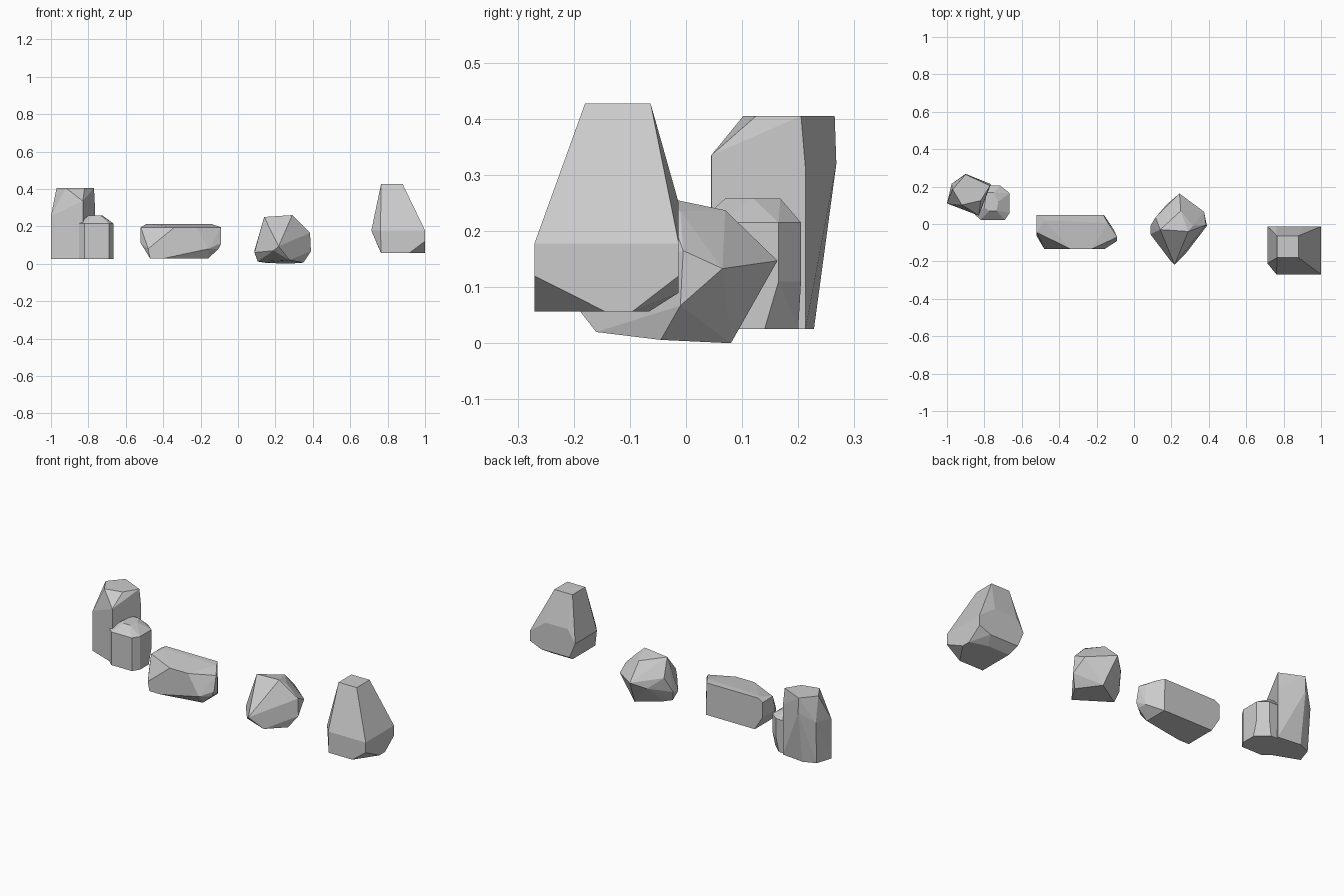
import bpy, bmesh, math


def rock(name, *layers):
    """Faceted boulder: convex skin around a few corner points, flat shaded."""
    bm = bmesh.new()
    for layer in layers:
        for p in layer:
            bm.verts.new(p)
    out = bmesh.ops.convex_hull(bm, input=bm.verts[:])
    loose = [v for v in bm.verts if not v.link_faces]
    bmesh.ops.delete(bm, geom=loose, context='VERTS')
    # merge nearly coplanar triangles into broad facets
    bmesh.ops.dissolve_limit(bm, angle_limit=math.radians(4),
                             verts=bm.verts[:], edges=bm.edges[:])
    bmesh.ops.recalc_face_normals(bm, faces=bm.faces[:])
    me = bpy.data.meshes.new(name)
    bm.to_mesh(me)
    bm.free()
    ob = bpy.data.objects.new(name, me)
    bpy.context.collection.objects.link(ob)
    return ob


def at(z, pts):
    """Place plan points at one height."""
    return [(x, y, z) for x, y in pts]


# Tapered rock on the right: small top, wide shoulder, chipped base
rock("tapered_rock",
     at(.427, [(.765, -.18), (.88, -.18), (.88, -.063), (.765, -.063)]),
     at(.25, [(.76, -.013), (.9, -.013)]),
     at(.178, [(.713, -.013), (.713, -.21), (.762, -.27),
               (1.0, -.27), (1.0, -.013)]),
     at(.12, [(1.0, -.27), (1.0, -.013)]),
     at(.057, [(.765, -.27), (.915, -.27), (1.0, -.145), (1.0, -.095),
               (.9, -.065), (.765, -.065)]),
     at(.09, [(.93, -.013), (.75, -.013)]))

# Angular rock right of centre
rock("angular_rock",
     [(.14, -.03, .25), (.29, -.04, .26), (.25, .07, .237), (.315, -.01, .235)],
     [(.385, -.005, .165), (.243, .163, .147), (.115, .035, .16),
      (.375, .065, .133), (.175, .105, .11), (.217, -.217, .093)],
     [(.39, -.01, .067), (.088, -.01, .07), (.088, -.055, .06),
      (.19, -.19, .07)],
     [(.275, -.16, .02), (.35, -.045, .006), (.27, .08, 0),
      (.145, 0, .005), (.105, -.03, .012)])

# Long low rock left of centre
rock("long_rock",
     at(.212, [(-.49, .047), (-.163, .047), (-.14, .005), (-.48, .02)]),
     at(.195, [(-.52, .047), (-.52, -.045), (-.34, -.133), (-.225, -.133),
               (-.09, -.07), (-.105, -.035)]),
     at(.11, [(-.52, .047), (-.52, -.065), (-.09, -.09)]),
     at(.08, [(-.48, -.133), (-.2, -.133), (-.155, -.133), (-.103, -.09),
              (-.105, -.035)]),
     at(.028, [(-.47, -.133), (-.4, -.133), (-.16, -.09), (-.16, .047), (-.47, .047)]))

# Tall upright rock on the far left
rock("tall_rock",
     at(.405, [(-.97, .185), (-.9, .265), (-.77, .205), (-.82, .125),
               (-.92, .102)]),
     [(-.905, .085, .365), (-.83, .045, .335)],
     [(-1.0, .11, .255), (-.975, .215, .265), (-.9, .268, .32),
      (-.765, .213, .31)],
     at(.025, [(-.765, .213), (-.83, .045), (-1.0, .11), (-.97, .2),
               (-.9, .228)]))

# Small rock leaning against the tall one: bevelled block
outline = [(-.85, .05), (-.82, .022), (-.69, .022), (-.665, .06),
           (-.665, .165), (-.715, .205), (-.79, .205), (-.85, .14)]
rock("small_rock",
     at(.258, [(-.80, .09), (-.775, .07), (-.735, .07), (-.725, .12),
               (-.75, .168), (-.79, .168)]),
     at(.215, outline),
     at(.11, outline[4:7]),
     at(.025, outline[:4] + [(-.665, .14), (-.73, .2), (-.79, .2), (-.85, .13)]))
